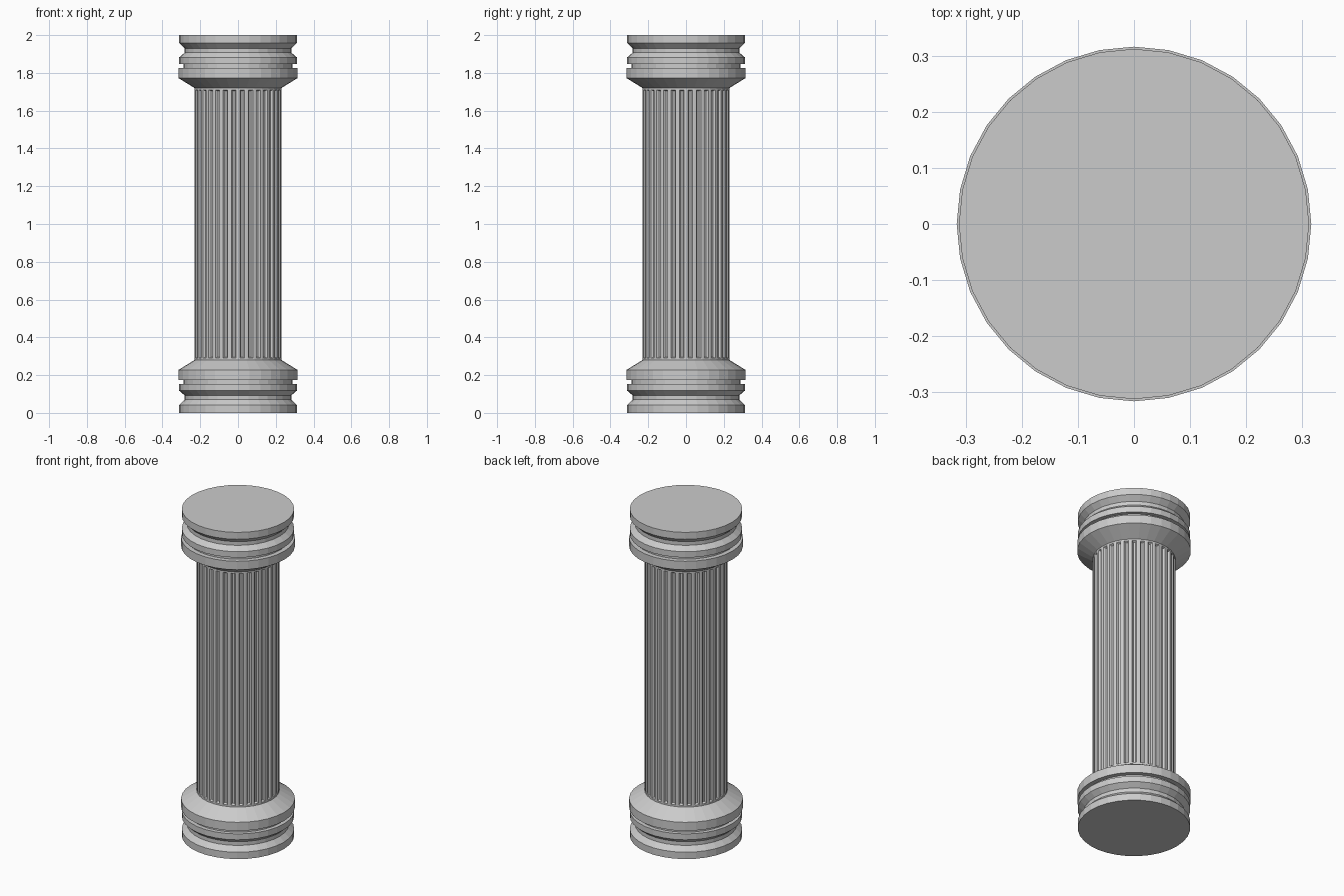
import bpy, bmesh
from math import cos, sin, pi

if "Cube" in bpy.data.objects:
    bpy.data.objects.remove(bpy.data.objects["Cube"])

SIDES = 32
HEIGHT = 2.0
SHAFT_R = 0.23
SHAFT_Z = 0.28


def lathe(bm, profile):
    """Revolve (radius, z) points into rings of flat quads; return rings and side faces."""
    rings = [[bm.verts.new((r * cos(2 * pi * i / SIDES), r * sin(2 * pi * i / SIDES), z))
              for i in range(SIDES)] for r, z in profile]
    faces = []
    for a, b in zip(rings, rings[1:]):
        for i in range(SIDES):
            j = (i + 1) % SIDES
            faces.append(bm.faces.new((a[i], a[j], b[j], b[i])))
    return rings, faces


def finish(bm, name):
    bm.normal_update()
    mesh = bpy.data.meshes.new(name)
    bm.to_mesh(mesh)
    bm.free()
    obj = bpy.data.objects.new(name, mesh)
    bpy.context.collection.objects.link(obj)
    return obj


# Moulding profile, from the floor up to the shaft
moulding = [(0.312, 0.0), (0.312, 0.042), (0.283, 0.07), (0.283, 0.093),
            (0.312, 0.118), (0.312, 0.154), (0.288, 0.154), (0.288, 0.175),
            (0.316, 0.175), (0.316, 0.227), (SHAFT_R, SHAFT_Z)]

# Base, and the capital as its mirror image
for name, flip in (("column_base", False), ("column_capital", True)):
    bm = bmesh.new()
    profile = [(r, HEIGHT - z if flip else z) for r, z in moulding]
    rings, _ = lathe(bm, profile)
    bm.faces.new(rings[0])
    bmesh.ops.recalc_face_normals(bm, faces=bm.faces)
    finish(bm, name)

# Shaft: each side gets a flat border and a sunken flute with sloped edges
bm = bmesh.new()
_, sides = lathe(bm, [(SHAFT_R, SHAFT_Z), (SHAFT_R, HEIGHT - SHAFT_Z)])
bm.normal_update()
bmesh.ops.inset_individual(bm, faces=sides, thickness=0.010, use_even_offset=True)
bmesh.ops.inset_individual(bm, faces=sides, thickness=0.007, depth=-0.012,
                           use_even_offset=True)
finish(bm, "fluted_shaft")
